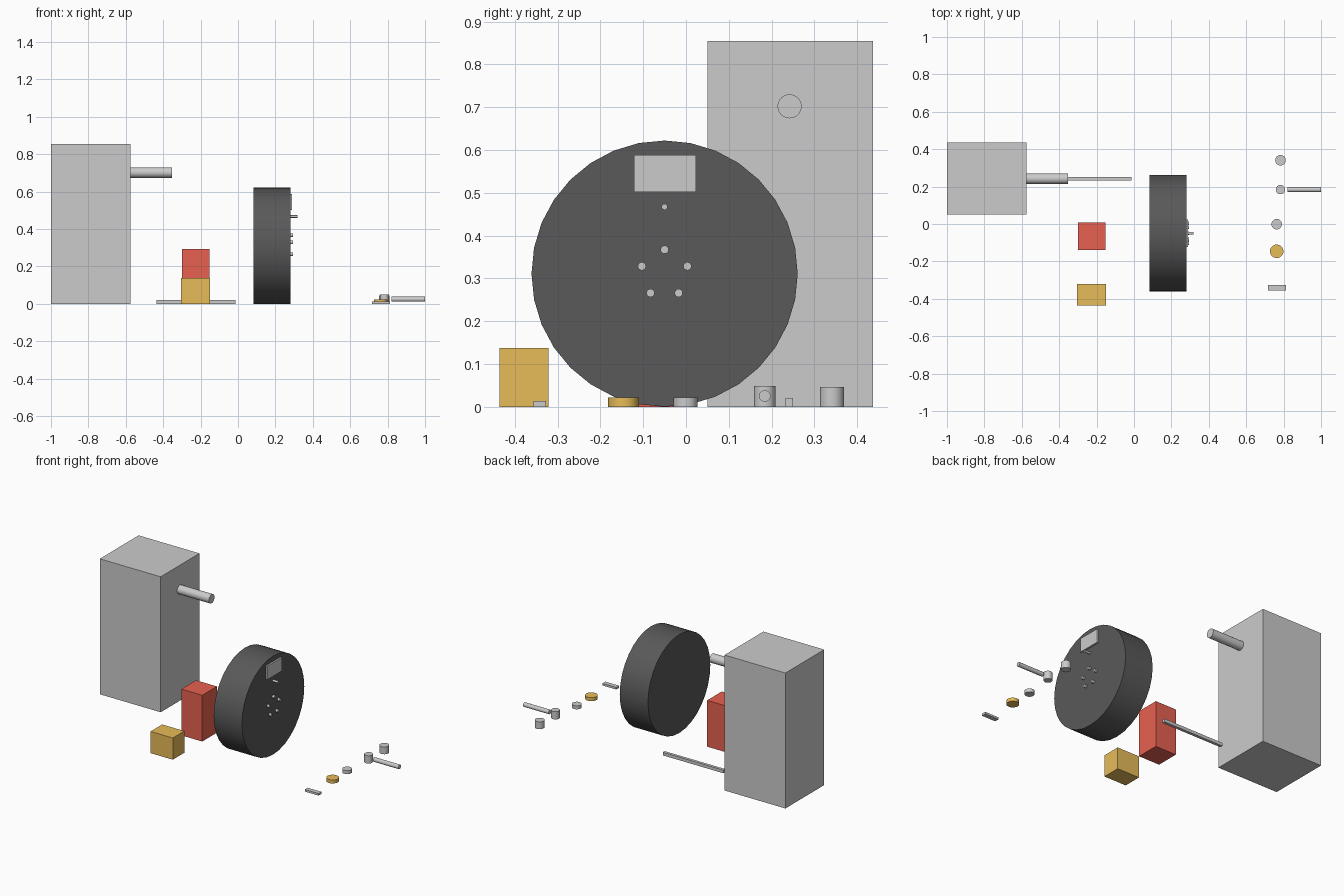
import bpy
from math import pi, sin, cos, radians

if "Cube" in bpy.data.objects:
    bpy.data.objects.remove(bpy.data.objects["Cube"])


def material(name, rgb):
    m = bpy.data.materials.new(name)
    m.diffuse_color = (*rgb, 1)
    m.use_nodes = True
    m.node_tree.nodes["Principled BSDF"].inputs["Base Color"].default_value = m.diffuse_color
    return m


RUBBER = material("dark_rubber", (0.1, 0.1, 0.1))
RED = material("red_paint", (0.8, 0.12, 0.08))
YELLOW = material("yellow_paint", (0.8, 0.5, 0.1))


def finish(name, mat):
    ob = bpy.context.object
    ob.name = name
    if mat:
        ob.data.materials.append(mat)
    return ob


def box(name, x, y, z, mat=None):
    """Box from (min, max) pairs."""
    bpy.ops.mesh.primitive_cube_add(size=1, location=[sum(r) / 2 for r in (x, y, z)])
    bpy.context.object.scale = [r[1] - r[0] for r in (x, y, z)]
    bpy.ops.object.transform_apply(location=False, rotation=False, scale=True)
    return finish(name, mat)


def cylinder(name, radius, depth, loc, along_x=False, mat=None):
    bpy.ops.mesh.primitive_cylinder_add(
        vertices=32, radius=radius, depth=depth, location=loc,
        rotation=(0, pi / 2 if along_x else 0, 0))
    bpy.ops.object.shade_smooth_by_angle(angle=radians(30))
    return finish(name, mat)


def rod(name, radius, x0, x1, y, z, mat=None):
    return cylinder(name, radius, x1 - x0, ((x0 + x1) / 2, y, z), True, mat)


def puck(name, radius, height, x, y, mat=None):
    return cylinder(name, radius, height, (x, y, height / 2), False, mat)


# Machine cabinet with its shaft, and the loose bar on the floor
box("machine_cabinet", (-1, -0.575), (0.05, 0.437), (0, 0.855))
rod("machine_shaft", 0.028, -0.575, -0.353, 0.242, 0.702)
box("floor_bar", (-0.436, -0.013), (0.232, 0.25), (0, 0.02))

# Coloured boxes
box("red_box", (-0.299, -0.153), (-0.138, 0.008), (0, 0.292), RED)
box("yellow_box", (-0.305, -0.15), (-0.436, -0.321), (0, 0.137), YELLOW)

# Wheel with plate, valve and five studs on its right face
WY, WZ, FACE = -0.05, 0.311, 0.28
rod("wheel", 0.311, 0.083, FACE, WY, WZ, RUBBER)
box("wheel_plate", (FACE - 0.002, 0.29), (-0.122, 0.023), (0.502, 0.588))
rod("wheel_valve", 0.007, FACE - 0.005, 0.317, WY, 0.467)
for i in range(5):
    a = 2 * pi * i / 5
    rod(f"wheel_stud_{i + 1}", 0.0095, FACE - 0.005, 0.294,
        WY + 0.056 * sin(a), WZ + 0.056 * cos(a))

# Row of small tools
puck("tall_socket", 0.028, 0.046, 0.783, 0.341)
puck("hammer_head", 0.025, 0.049, 0.783, 0.184)
rod("hammer_handle", 0.0135, 0.822, 1.0, 0.184, 0.025)
puck("short_socket", 0.028, 0.022, 0.763, -0.001)
puck("yellow_disc", 0.036, 0.022, 0.763, -0.146, YELLOW)
box("small_weight", (0.716, 0.812), (-0.356, -0.327), (0, 0.013))
